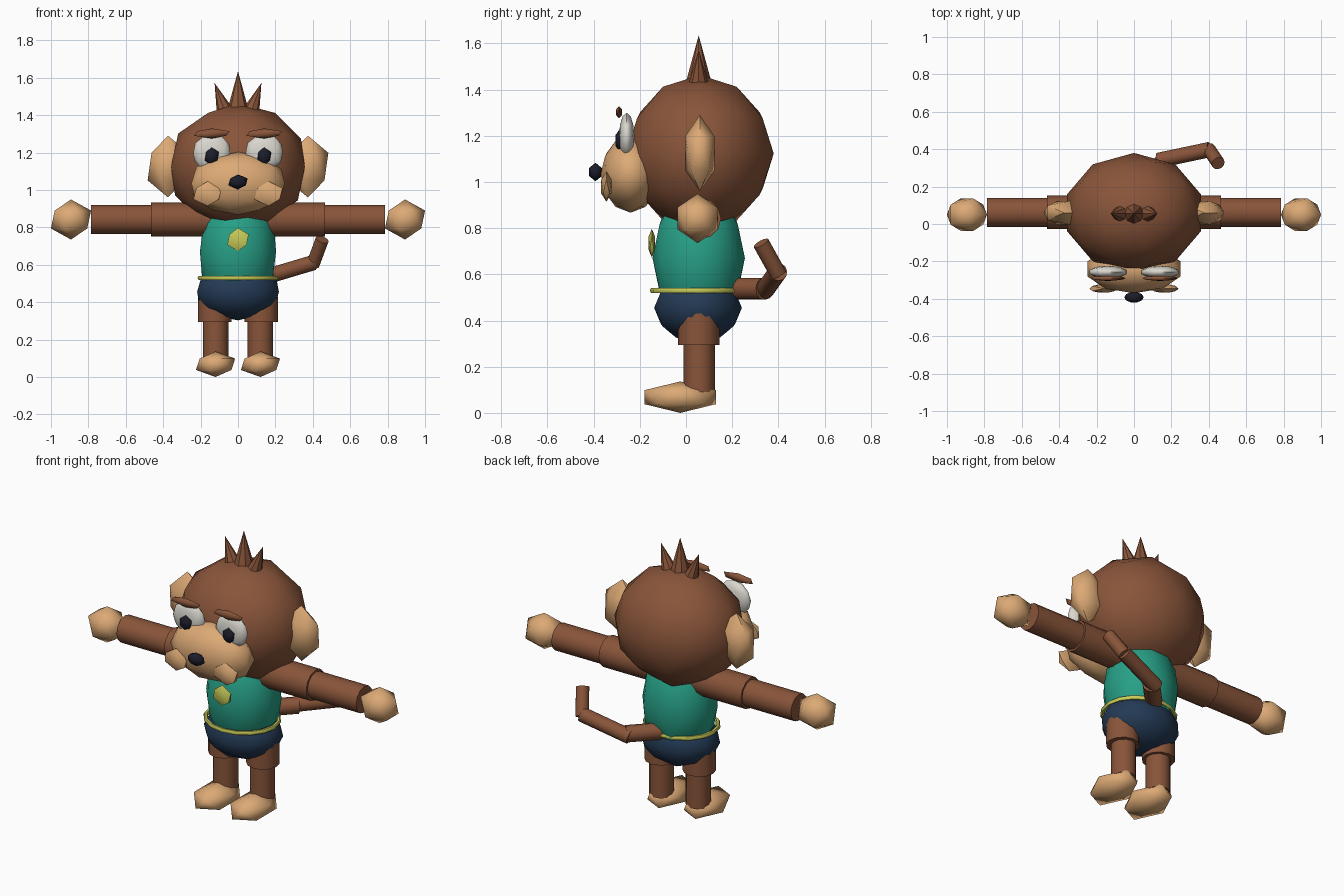
import bpy, math
from mathutils import Vector

if "Cube" in bpy.data.objects:
    bpy.data.objects.remove(bpy.data.objects["Cube"])


def material(name, rgb):
    m = bpy.data.materials.new(name)
    m.diffuse_color = (*rgb, 1)
    m.use_nodes = True
    m.node_tree.nodes["Principled BSDF"].inputs["Base Color"].default_value = m.diffuse_color
    return m


FUR = material("brown fur", (0.25, 0.09, 0.042))
SKIN = material("tan skin", (0.72, 0.40, 0.18))
TEAL = material("teal shirt", (0.02, 0.35, 0.24))
NAVY = material("navy shorts", (0.017, 0.042, 0.09))
GOLD = material("yellow trim", (0.58, 0.60, 0.10))
WHITE = material("eye white", (0.70, 0.68, 0.62))
BLACK = material("near black", (0.011, 0.012, 0.022))


def finish(name, mat, angle=60):
    ob = bpy.context.object
    ob.name = name
    ob.data.materials.append(mat)
    bpy.ops.object.transform_apply(location=False, rotation=True, scale=True)
    if angle:
        bpy.ops.object.shade_smooth_by_angle(angle=math.radians(angle))
    return ob


def blob(name, mat, loc, radii, detail=1):
    """Low-poly ellipsoid."""
    bpy.ops.mesh.primitive_ico_sphere_add(subdivisions=detail, radius=1, location=loc)
    bpy.context.object.scale = radii
    return finish(name, mat)


def limb(name, mat, a, b, r, r_end=None, sides=12, angle=60):
    """Cylinder or cone running from point a to point b."""
    a, b = Vector(a), Vector(b)
    d = b - a
    bpy.ops.mesh.primitive_cone_add(vertices=sides, radius1=r,
                                    radius2=r if r_end is None else r_end,
                                    depth=d.length, location=(a + b) / 2)
    bpy.context.object.rotation_euler = d.to_track_quat('Z', 'Y').to_euler()
    return finish(name, mat, angle)


# Head, muzzle and nose
blob("head", FUR, (0, 0.06, 1.123), (0.376, 0.32, 0.34), 2)
blob("muzzle", SKIN, (0, -0.24, 1.035), (0.262, 0.13, 0.168), 2)
blob("nose", BLACK, (0, -0.392, 1.043), (0.058, 0.032, 0.04))

# Hair tuft
limb("hair_spike_middle", FUR, (0, 0.055, 1.43), (0, 0.055, 1.635), 0.056, 0, 8, 0)

# Shirt, shorts, belt and medallion
blob("shirt", TEAL, (0, 0.055, 0.67), (0.214, 0.2, 0.32), 2)
blob("shorts", NAVY, (0, 0.052, 0.455), (0.23, 0.19, 0.152), 2)
bpy.ops.mesh.primitive_torus_add(major_segments=16, minor_segments=6, major_radius=1,
                                 minor_radius=0.062, location=(0, 0.04, 0.53))
bpy.context.object.scale = (0.204, 0.186, 0.2)
finish("belt", GOLD)
blob("medallion", GOLD, (0, -0.148, 0.735), (0.064, 0.017, 0.062))

# Paired parts
for side, s in (("left", -1), ("right", 1)):
    # Face details
    blob(f"ear_{side}", SKIN, (s * 0.374, 0.06, 1.125), (0.122, 0.074, 0.165))
    blob(f"cheek_{side}", SKIN, (s * 0.163, -0.345, 0.98), (0.084, 0.026, 0.066))
    blob(f"eye_{side}", WHITE, (s * 0.14, -0.257, 1.2), (0.104, 0.034, 0.1), 2)
    blob(f"pupil_{side}", BLACK, (s * 0.14, -0.287, 1.18), (0.042, 0.022, 0.05))
    blob(f"brow_{side}", FUR, (s * 0.14, -0.29, 1.302), (0.107, 0.015, 0.027))
    limb(f"hair_spike_{side}", FUR, (s * 0.072, 0.055, 1.425),
         (s * 0.125, 0.055, 1.572), 0.044, 0, 8, 0)

    # Arms
    limb(f"upper_arm_{side}", FUR, (s * 0.12, 0.062, 0.842), (s * 0.466, 0.062, 0.842), 0.09)
    limb(f"forearm_{side}", FUR, (s * 0.4, 0.062, 0.842), (s * 0.785, 0.062, 0.842), 0.078)
    blob(f"hand_{side}", SKIN, (s * 0.893, 0.05, 0.842), (0.12, 0.102, 0.107))

    # Legs
    limb(f"thigh_{side}", FUR, (s * 0.125, 0.055, 0.43), (s * 0.125, 0.055, 0.293), 0.09)
    limb(f"shin_{side}", FUR, (s * 0.12, 0.057, 0.32), (s * 0.12, 0.057, 0.09), 0.068)
    blob(f"foot_{side}", SKIN, (s * 0.12, -0.025, 0.068), (0.117, 0.182, 0.068))

# Bent tail
tail = [((0.02, 0.19, 0.537), (0.16, 0.335, 0.537), 0.047),
        ((0.13, 0.34, 0.53), (0.405, 0.398, 0.612), 0.041),
        ((0.40, 0.40, 0.60), (0.45, 0.325, 0.735), 0.036)]
for i, (a, b, r) in enumerate(tail, 1):
    limb(f"tail_segment_{i}", FUR, a, b, r)
